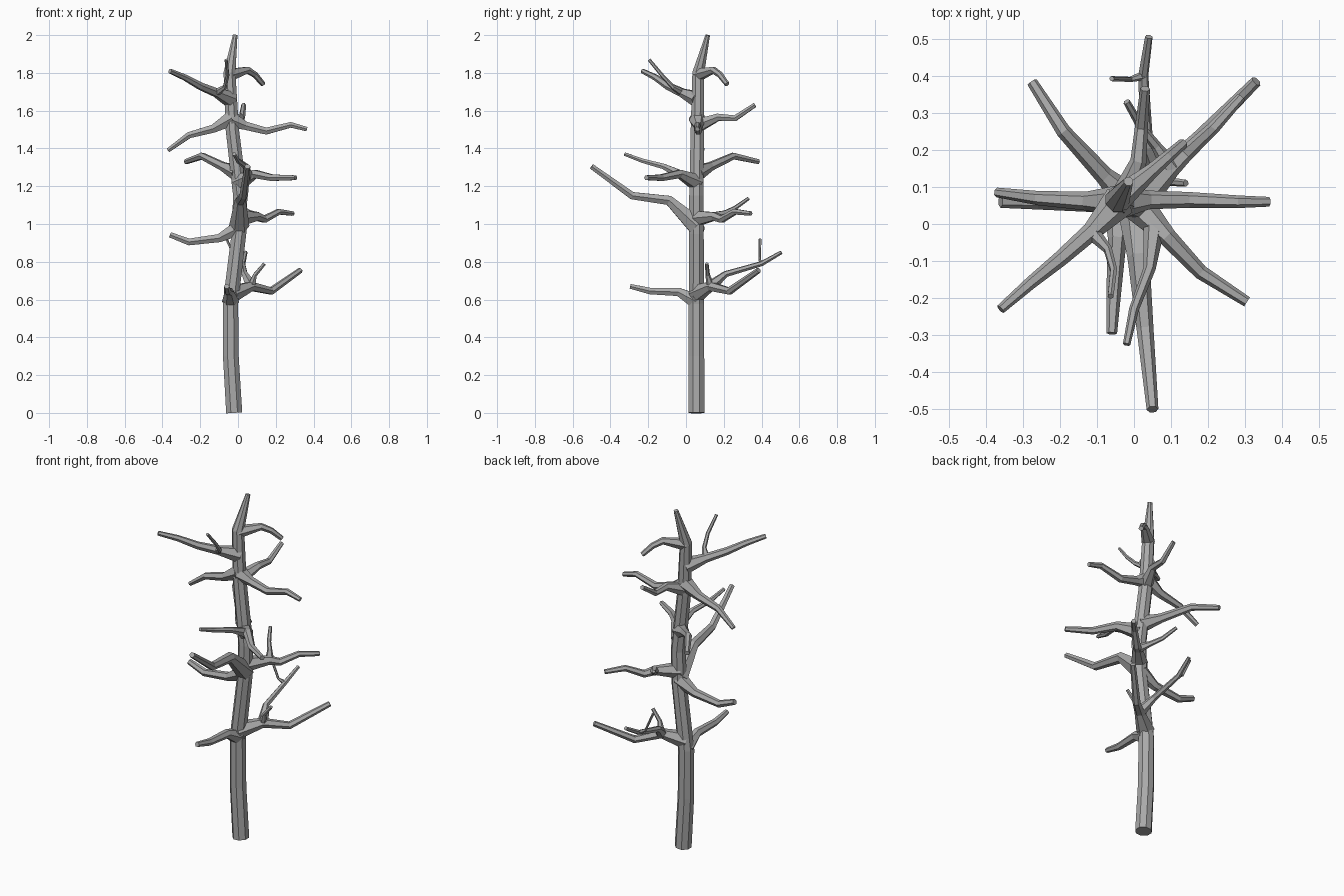
import bpy
import bmesh
import math
from mathutils import Vector

default_cube = bpy.data.objects.get("Cube")
if default_cube:
    bpy.data.objects.remove(default_cube, do_unlink=True)

# One plain grey for the whole tree
bark = bpy.data.materials.new("grey bark")
bark.use_nodes = True
bark_colour = (0.4, 0.4, 0.4, 1)
bark.diffuse_color = bark_colour
bark.node_tree.nodes["Principled BSDF"].inputs["Base Color"].default_value = bark_colour


def faceted_tube(name, points, radii, sides):
    """Sweep a polygon along a path, with mitred joints and capped ends."""
    bm = bmesh.new()
    rings = []
    side_axis = None
    last = len(points) - 1
    for i, (centre, radius) in enumerate(zip(points, radii)):
        before = points[max(i - 1, 0)]
        after = points[min(i + 1, last)]
        incoming = (centre - before).normalized()
        outgoing = (after - centre).normalized()
        tangent = (incoming + outgoing).normalized()
        if side_axis is None:
            reference = Vector((0, 0, 1)) if abs(tangent.z) < 0.9 else Vector((1, 0, 0))
            side_axis = reference
        # Carry the previous axis forward so the tube does not twist
        side_axis = (side_axis - tangent * side_axis.dot(tangent)).normalized()
        cross_axis = tangent.cross(side_axis)
        ring = []
        for k in range(sides):
            angle = math.tau * (k + 0.5) / sides
            offset = side_axis * math.cos(angle) + cross_axis * math.sin(angle)
            ring.append(bm.verts.new(centre + offset * radius))
        rings.append(ring)
    for lower, upper in zip(rings, rings[1:]):
        for k in range(sides):
            n = (k + 1) % sides
            bm.faces.new((lower[k], lower[n], upper[n], upper[k]))
    bm.faces.new(list(reversed(rings[0])))
    bm.faces.new(rings[-1])
    bmesh.ops.recalc_face_normals(bm, faces=bm.faces[:])
    mesh = bpy.data.meshes.new(name)
    bm.to_mesh(mesh)
    bm.free()
    mesh.materials.append(bark)
    tree_part = bpy.data.objects.new(name, mesh)
    bpy.context.collection.objects.link(tree_part)


# Gently bent trunk, ending in a tapered leader
trunk_path = [Vector(p) for p in (
    (-.02, .055, 0), (-.038, .055, .3), (-.04, .055, .58), (.005, .055, .95),
    (.012, .055, 1.15), (-.03, .06, 1.5), (-.045, .065, 1.8), (-.015, .115, 2))]
trunk_radii = (.046, .045, .044, .042, .041, .038, .034, .013)
faceted_tube("trunk", trunk_path, trunk_radii, sides=8)


def trunk_centre(height):
    for low, high in zip(trunk_path, trunk_path[1:]):
        if low.z <= height <= high.z:
            return low.lerp(high, (height - low.z) / (high.z - low.z))


def taper(count, base, tip):
    """Wide collar at the root, then an even taper to the tip."""
    limb = base * 0.55
    return [base] + [limb + (tip - limb) * (i / (count - 1)) for i in range(count - 1)] \
        if count > 2 else [base, tip]


def branch(name, height, *points, base=.046, tip=.009):
    path = [trunk_centre(height)] + [Vector(p) for p in points]
    faceted_tube(name, path, taper(len(path), base, tip), sides=6)
    return path


def twig(name, start, *points, base=.022, tip=.007):
    path = [start] + [Vector(p) for p in points]
    faceted_tube(name, path, taper(len(path), base, tip), sides=6)
    return path


# Lowest whorl
branch("low_front_branch", .59,
       (-.045, -.04, .64), (-.055, -.19, .645), (-.06, -.295, .67))
low_back = branch("low_back_left_branch", .63,
                  (.07, .13, .67), (.175, .23, .645), (.33, .385, .755), base=.05)
twig("low_side_twig", low_back[1], (.09, .115, .73), (.14, .11, .79))
rear = twig("low_rear_branch", low_back[1],
            (.035, .21, .735), (.025, .4, .79), (.04, .505, .85), base=.032)
twig("low_rear_twig", rear[2], (-.01, .39, .81), (-.06, .392, .92), base=.013)

# Middle whorl
branch("middle_right_branch", .98,
       (-.1, .057, .925), (-.26, .06, .905), (-.36, .06, .943), tip=.012)
branch("middle_front_branch", .99,
       (.012, -.09, 1.125), (.03, -.285, 1.15), (.05, -.5, 1.305), base=.054)
middle_back = branch("middle_back_left_branch", 1.03,
                     (.1, .15, 1.04), (.14, .19, 1.025), (.215, .26, 1.065), (.29, .343, 1.055))
twig("middle_back_twig", middle_back[1],
     (.06, .21, 1.06), (.02, .26, 1.085), (-.02, .33, 1.135), base=.026)

# Upper middle whorl
branch("upper_back_right_branch", 1.27,
       (-.08, .13, 1.305), (-.19, .25, 1.36), (-.275, .383, 1.33))
upper_front = branch("upper_front_left_branch", 1.22,
                     (.09, -.035, 1.265), (.18, -.13, 1.245), (.305, -.21, 1.245))
twig("upper_front_twig", upper_front[0].lerp(upper_front[1], .6),
     (.042, -.12, 1.305), (0, -.23, 1.335), (-.02, -.325, 1.37), base=.03)

# High whorl
branch("high_left_branch", 1.55,
       (.04, .065, 1.52), (.15, .065, 1.492), (.28, .06, 1.525), (.365, .06, 1.502))
branch("high_right_branch", 1.56,
       (-.13, .062, 1.505), (-.26, .07, 1.47), (-.37, .085, 1.39), tip=.007)
branch("high_back_branch", 1.52,
       (.012, .17, 1.565), (.02, .26, 1.56), (.03, .365, 1.63), base=.04)

# Crown
crown = branch("crown_front_right_branch", 1.66,
               (-.115, -.02, 1.695), (-.2, -.095, 1.73), (-.28, -.16, 1.775), (-.36, -.23, 1.81))
twig("crown_front_twig", crown[1],
     (-.07, -.07, 1.725), (-.055, -.125, 1.785), (-.063, -.195, 1.87))
branch("crown_back_left_branch", 1.79,
       (.05, .145, 1.815), (.09, .18, 1.79), (.133, .218, 1.74), base=.036, tip=.011)
